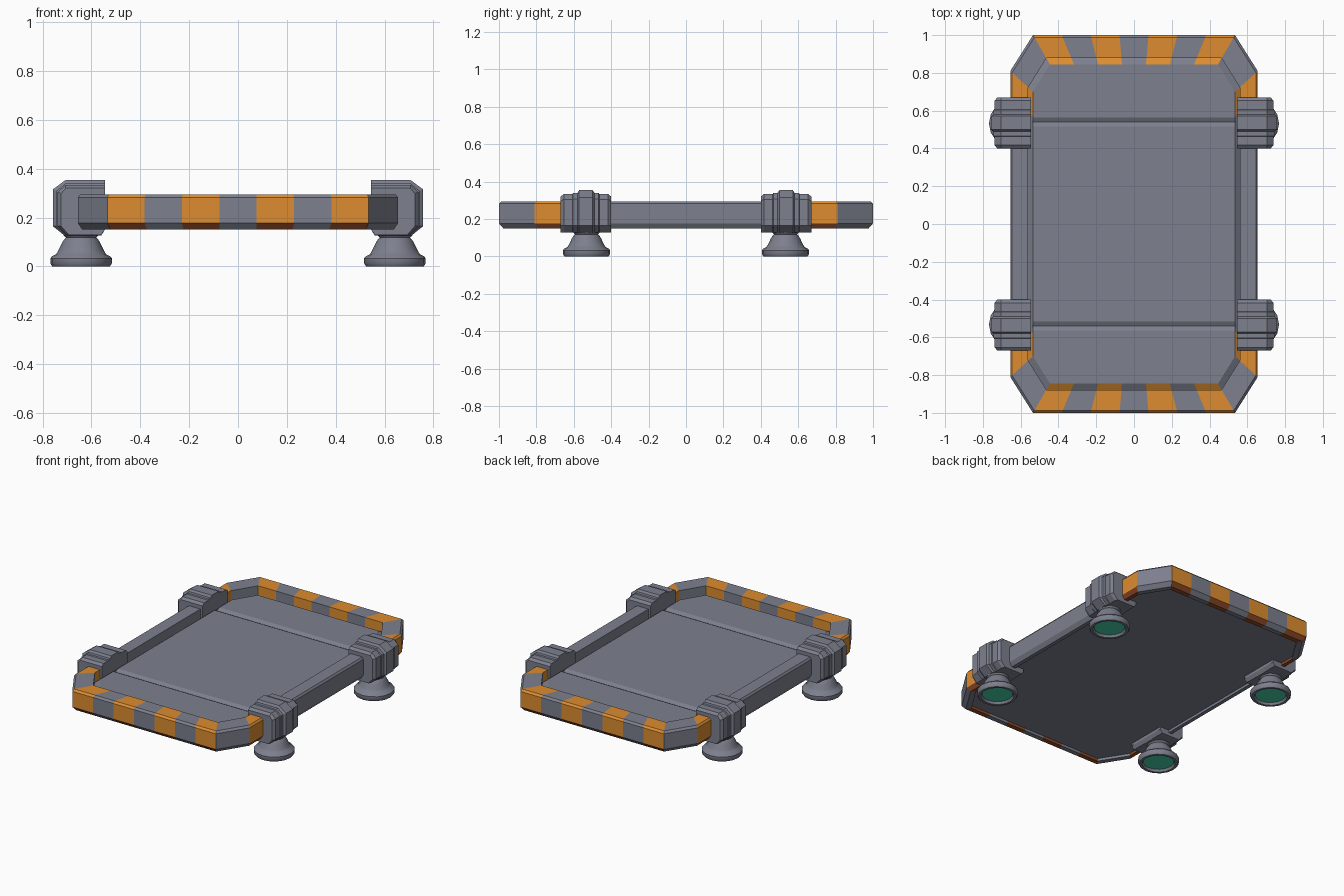
import bpy, bmesh, math

if "Cube" in bpy.data.objects:
    bpy.data.objects.remove(bpy.data.objects["Cube"])


def material(name, rgb):
    m = bpy.data.materials.new(name)
    m.diffuse_color = (*rgb, 1)
    m.use_nodes = True
    m.node_tree.nodes["Principled BSDF"].inputs["Base Color"].default_value = m.diffuse_color
    return m


GREY = material("blue grey metal", (0.205, 0.216, 0.27))
ORANGE = material("hazard orange", (0.72, 0.265, 0.03))
BROWN = material("rust brown", (0.28, 0.07, 0.022))
GREEN = material("green pad", (0.06, 0.66, 0.39))


def loft(name, rings, mats, wrap=False, caps=True, colour=None):
    """Skin closed rings of points; colour(i, j) gives the material slot of a face."""
    bm = bmesh.new()
    vs = [[bm.verts.new(p) for p in r] for r in rings]
    n, k = len(vs), len(vs[0])
    for i in range(n if wrap else n - 1):
        for j in range(k):
            a, b = vs[i], vs[(i + 1) % n]
            f = bm.faces.new((a[j], a[(j + 1) % k], b[(j + 1) % k], b[j]))
            f.material_index = colour(i, j) if colour else 0
    if caps and not wrap:
        bm.faces.new(vs[0])
        f = bm.faces.new(vs[-1])
        f.material_index = colour(n - 1, 0) if colour else 0
    bmesh.ops.recalc_face_normals(bm, faces=bm.faces)
    me = bpy.data.meshes.new(name)
    bm.to_mesh(me)
    bm.free()
    ob = bpy.data.objects.new(name, me)
    bpy.context.collection.objects.link(ob)
    for m in mats:
        me.materials.append(m)
    return ob


# Striped frame: a cross-section carried round the octagonal outline
half = []
for i in range(8):
    t = -1 + 2 * i / 7
    half.append(((0.535 * t, -1.0), (0.445 * t, -0.845)))
for y_out, y_in in ((-0.81, -0.70), (-0.575, -0.575), (0.575, 0.575), (0.81, 0.70)):
    half.append(((0.655, y_out), (0.535, y_in)))
stations = half + [((-a, -b), (-c, -d)) for (a, b), (c, d) in half]
# Raised rim, then a step down and a low bevel rising to the floor panel
FLOOR, UNDER = 0.25, 0.167
section = [(0, 0.177), (0, 0.282), (0.08, 0.295), (0.79, 0.295), (0.79, FLOOR - 0.02),
           (1, FLOOR), (1, UNDER), (0.36, UNDER), (0.36, 0.15), (0.15, 0.15)]
rings = [[(o[0] + (q[0] - o[0]) * s, o[1] + (q[1] - o[1]) * s, z) for s, z in section]
         for o, q in stations]


def frame_colour(i, j):
    if i % 12 not in (0, 2, 4, 6, 8, 10) or j in (5, 6):
        return 0
    return 2 if j >= 7 else 1


loft("striped_frame", rings, [GREY, ORANGE, BROWN], wrap=True, colour=frame_colour)

# Floor panel with two shallow grooves across it, flat underneath
side = [(0.845, 0.445, FLOOR), (0.70, 0.535, FLOOR), (0.565, 0.535, FLOOR),
        (0.54, 0.535, FLOOR - 0.013), (0.515, 0.535, FLOOR)]
rows = [(-y, w, z) for y, w, z in side] + side[::-1]
loft("floor_panel", [[(-w, y, UNDER), (w, y, UNDER), (w, y, z), (-w, y, z)]
                     for y, w, z in rows], [GREY])


# Corner clamps: chamfered block with a stepped band round the middle
def clamp_ring(sx, y, d):
    pts = [(0.545, 0.334 + d), (0.705, 0.334 + d), (0.738 + d, 0.305 + d * 0.5),
           (0.738 + d, 0.165), (0.70 + d * 0.5, 0.128 - d * 0.1), (0.56, 0.128 - d * 0.1),
           (0.545, 0.15)]
    return [(sx * x, y, z) for x, z in pts]


clamp_half = [(0.135, -0.014), (0.118, 0), (0.072, 0), (0.068, 0.006), (0.046, 0.006),
              (0.036, 0.02)]
clamp_steps = [(-y, d) for y, d in clamp_half] + clamp_half[::-1]
# Round feet: turned profile ending in a recessed green pad
foot_profile = [(0.076, 0.14), (0.072, 0.128), (0.062, 0.118), (0.07, 0.11), (0.078, 0.097),
                (0.086, 0.08), (0.094, 0.064), (0.102, 0.05), (0.12, 0.041), (0.126, 0.033),
                (0.126, 0.012), (0.118, 0.0), (0.102, 0.0), (0.094, 0.015)]
SIDES = 16
LAST = len(foot_profile) - 1
for sx, xn in ((-1, "left"), (1, "right")):
    for sy, yn in ((-1, "front"), (1, "back")):
        loft(f"{yn}_{xn}_clamp",
             [clamp_ring(sx, sy * 0.535 + y, d) for y, d in clamp_steps], [GREY])
        foot = loft(f"{yn}_{xn}_foot",
                    [[(sx * 0.642 + r * math.cos(2 * math.pi * k / SIDES),
                       sy * 0.532 + r * math.sin(2 * math.pi * k / SIDES), z)
                      for k in range(SIDES)] for r, z in foot_profile],
                    [GREY, GREEN], colour=lambda i, j: int(i == LAST))
        bpy.ops.object.select_all(action='DESELECT')
        foot.select_set(True)
        bpy.context.view_layer.objects.active = foot
        bpy.ops.object.shade_smooth_by_angle(angle=math.radians(35))
